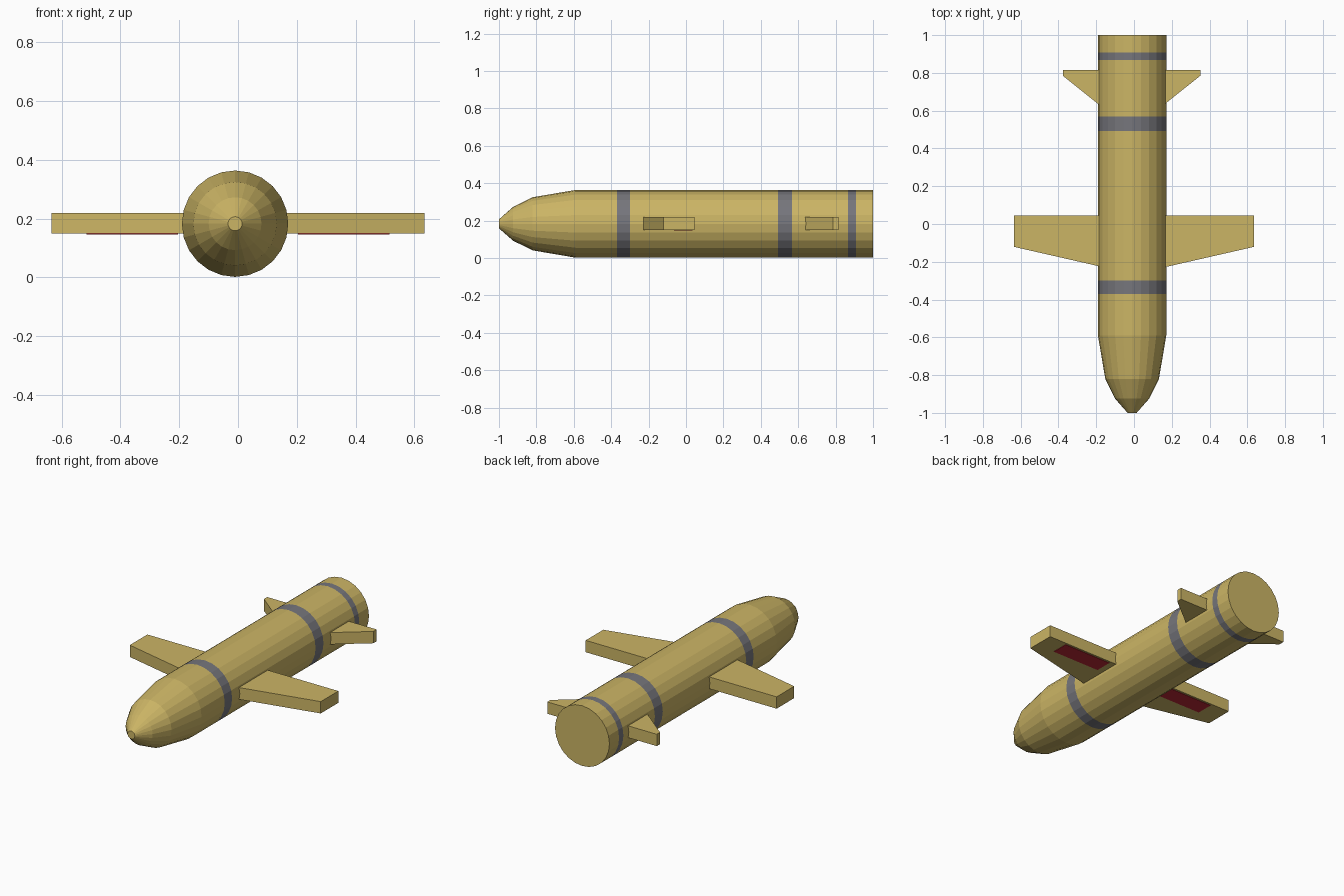
import bpy, bmesh
from math import sin, cos, tau

if "Cube" in bpy.data.objects:
    bpy.data.objects.remove(bpy.data.objects["Cube"])

CX, CZ, R, SIDES = -0.01, 0.183, 0.181, 24


def material(name, rgb):
    m = bpy.data.materials.new(name)
    m.diffuse_color = (*rgb, 1)
    m.use_nodes = True
    m.node_tree.nodes["Principled BSDF"].inputs["Base Color"].default_value = m.diffuse_color
    return m


GOLD = material("gold", (0.60, 0.46, 0.13))
GREY = material("band_grey", (0.18, 0.18, 0.20))
RED = material("panel_red", (0.50, 0.02, 0.035))


def make(name, bm, *mats):
    bmesh.ops.recalc_face_normals(bm, faces=bm.faces)
    mesh = bpy.data.meshes.new(name)
    bm.to_mesh(mesh)
    bm.free()
    for m in mats:
        mesh.materials.append(m)
    ob = bpy.data.objects.new(name, mesh)
    bpy.context.collection.objects.link(ob)
    return ob


def plate(name, outline, z0, z1, mat, mirror_x=0.0):
    """Flat plan-view outline extruded in z, on both sides of the body."""
    bm = bmesh.new()
    for side in (1, -1):
        vs = [bm.verts.new((mirror_x + side * x, y, z0)) for x, y in outline]
        f = bm.faces.new(vs)
        ext = bmesh.ops.extrude_face_region(bm, geom=[f])["geom"]
        top = [v for v in ext if isinstance(v, bmesh.types.BMVert)]
        bmesh.ops.translate(bm, verts=top, vec=(0, 0, z1 - z0))
    return make(name, bm, mat)


# fuselage: rings along y (y, radius, material of the section that follows)
profile = [(-1, 0.024, 0), (-0.925, 0.09, 0), (-0.82, 0.142, 0), (-0.59, R, 0),
           (-0.37, R, 1), (-0.30, R, 0), (0.493, R, 1), (0.568, R, 0),
           (0.867, R, 1), (0.908, R, 0), (1, R, 0)]
bm = bmesh.new()
rings = [[bm.verts.new((CX + r * sin(tau * i / SIDES), y, CZ + r * cos(tau * i / SIDES)))
          for i in range(SIDES)] for y, r, _ in profile]
for a, b, (_, _, mat) in zip(rings, rings[1:], profile):
    for i in range(SIDES):
        j = (i + 1) % SIDES
        bm.faces.new((a[i], a[j], b[j], b[i])).material_index = mat
bm.faces.new(rings[0])
bm.faces.new(rings[-1])
make("fuselage", bm, GOLD, GREY)

# main wings, red panels under them, and tail fins
plate("main_wings", [(0.10, 0.046), (0.635, 0.046), (0.635, -0.121), (0.10, -0.243)],
      0.149, 0.22, GOLD)
plate("wing_panels", [(0.205, 0.035), (0.515, 0.035), (0.515, -0.065), (0.205, -0.065)],
      0.147, 0.16, RED)
plate("tail_fins", [(0.12, 0.816), (0.364, 0.816), (0.364, 0.785), (0.12, 0.59)],
      0.149, 0.22, GOLD, mirror_x=-0.013)
